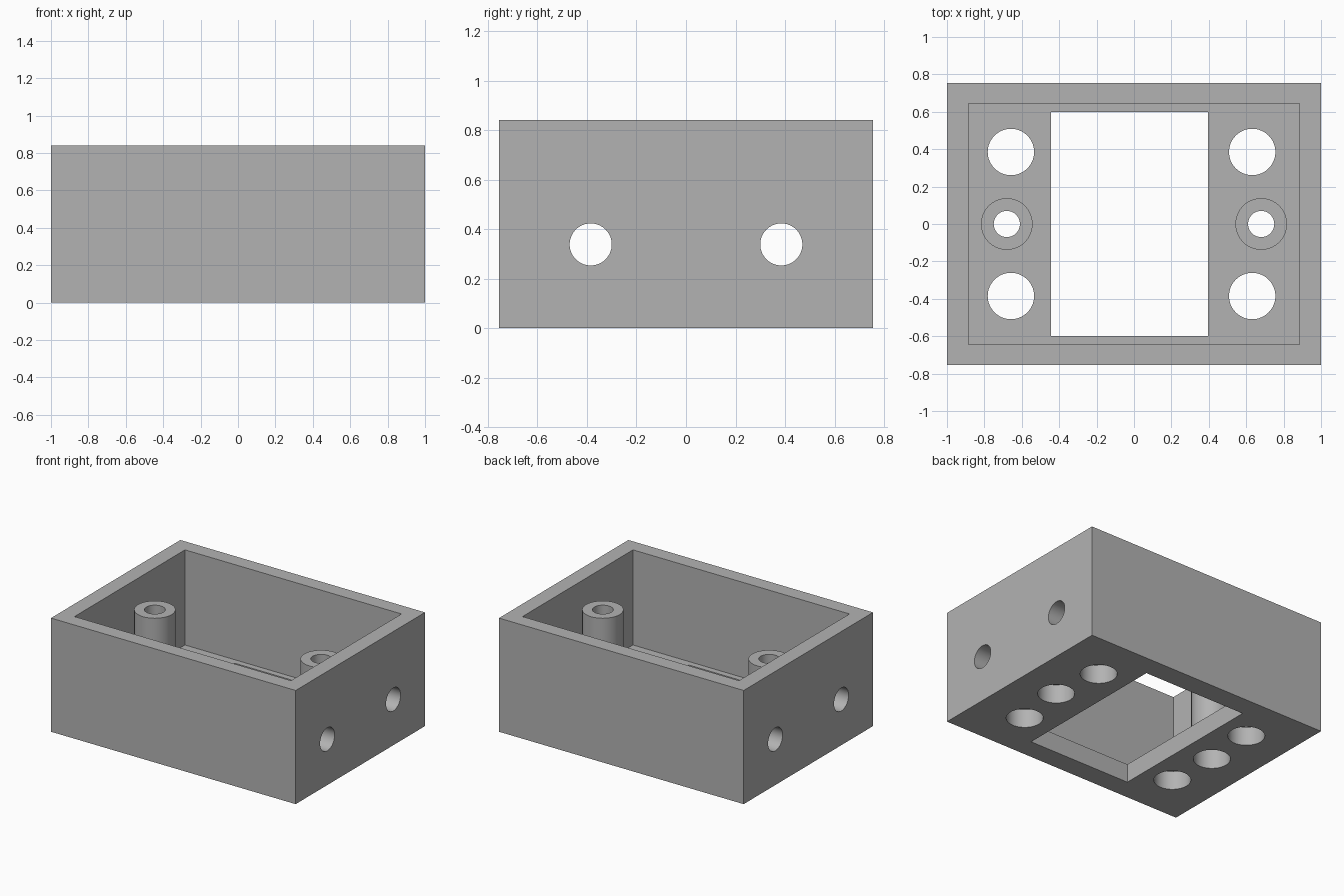
import bpy

if "Cube" in bpy.data.objects:
    bpy.data.objects.remove(bpy.data.objects["Cube"], do_unlink=True)

HEIGHT, FLOOR, POST_TOP = 0.84, 0.137, 0.70
POST_X, PORT_Y = 0.68, 0.385

grey = bpy.data.materials.new("plain grey")
grey.use_nodes = True
grey.diffuse_color = (0.45, 0.45, 0.45, 1)
grey.node_tree.nodes["Principled BSDF"].inputs["Base Color"].default_value = (0.45, 0.45, 0.45, 1)


def block(name, low, high):
    """Axis-aligned box between two corners."""
    centre = [(a + b) / 2 for a, b in zip(low, high)]
    bpy.ops.mesh.primitive_cube_add(size=1, location=centre)
    ob = bpy.context.object
    ob.name = name
    ob.scale = [b - a for a, b in zip(low, high)]
    bpy.ops.object.transform_apply(location=True, rotation=True, scale=True)
    ob.data.materials.append(grey)
    return ob


def rod(name, radius, length, centre, along_x=False):
    """Upright cylinder, or one lying along x."""
    bpy.ops.mesh.primitive_cylinder_add(vertices=64, radius=radius, depth=length, location=centre,
                                        rotation=(0, 1.5707963 if along_x else 0, 0))
    ob = bpy.context.object
    ob.name = name
    bpy.ops.object.transform_apply(location=True, rotation=True, scale=True)
    ob.data.materials.append(grey)
    return ob


def combine(target, tool, operation):
    """Apply a boolean and discard its tool."""
    mod = target.modifiers.new(operation, 'BOOLEAN')
    mod.operation, mod.solver, mod.object = operation, 'EXACT', tool
    bpy.context.view_layer.objects.active = target
    bpy.ops.object.modifier_apply(modifier=mod.name)
    bpy.data.objects.remove(tool, do_unlink=True)


# Open box with a thick floor and an off-centre window
case = block("case", (-1, -0.755, 0), (1, 0.755, HEIGHT))
combine(case, block("cavity", (-0.885, -0.645, FLOOR), (0.885, 0.645, 1)), 'DIFFERENCE')
combine(case, block("window", (-0.445, -0.6, -0.1), (0.395, 0.6, 0.3)), 'DIFFERENCE')

# Mounting posts, screw bores and recesses for the screw heads
for side in (-1, 1):
    x = side * POST_X
    combine(case, rod("post", 0.138, POST_TOP - 0.1, (x, 0, (POST_TOP + 0.1) / 2)), 'UNION')
    combine(case, rod("bore", 0.07, 2, (x, 0, 0.5)), 'DIFFERENCE')
    combine(case, rod("head_recess", 0.124, 2 * FLOOR + 0.006, (x, 0, 0)), 'DIFFERENCE')

# Floor holes at the corners
for x in (-0.658, 0.632):
    for y in (-PORT_Y, PORT_Y):
        combine(case, rod("floor_hole", 0.124, 0.6, (x, y, 0)), 'DIFFERENCE')

# Ports through both end walls
for y in (-PORT_Y, PORT_Y):
    combine(case, rod("side_port", 0.085, 3, (0, y, 0.338), along_x=True), 'DIFFERENCE')

bpy.ops.object.select_all(action='DESELECT')
case.select_set(True)
bpy.context.view_layer.objects.active = case
bpy.ops.object.shade_smooth_by_angle()
